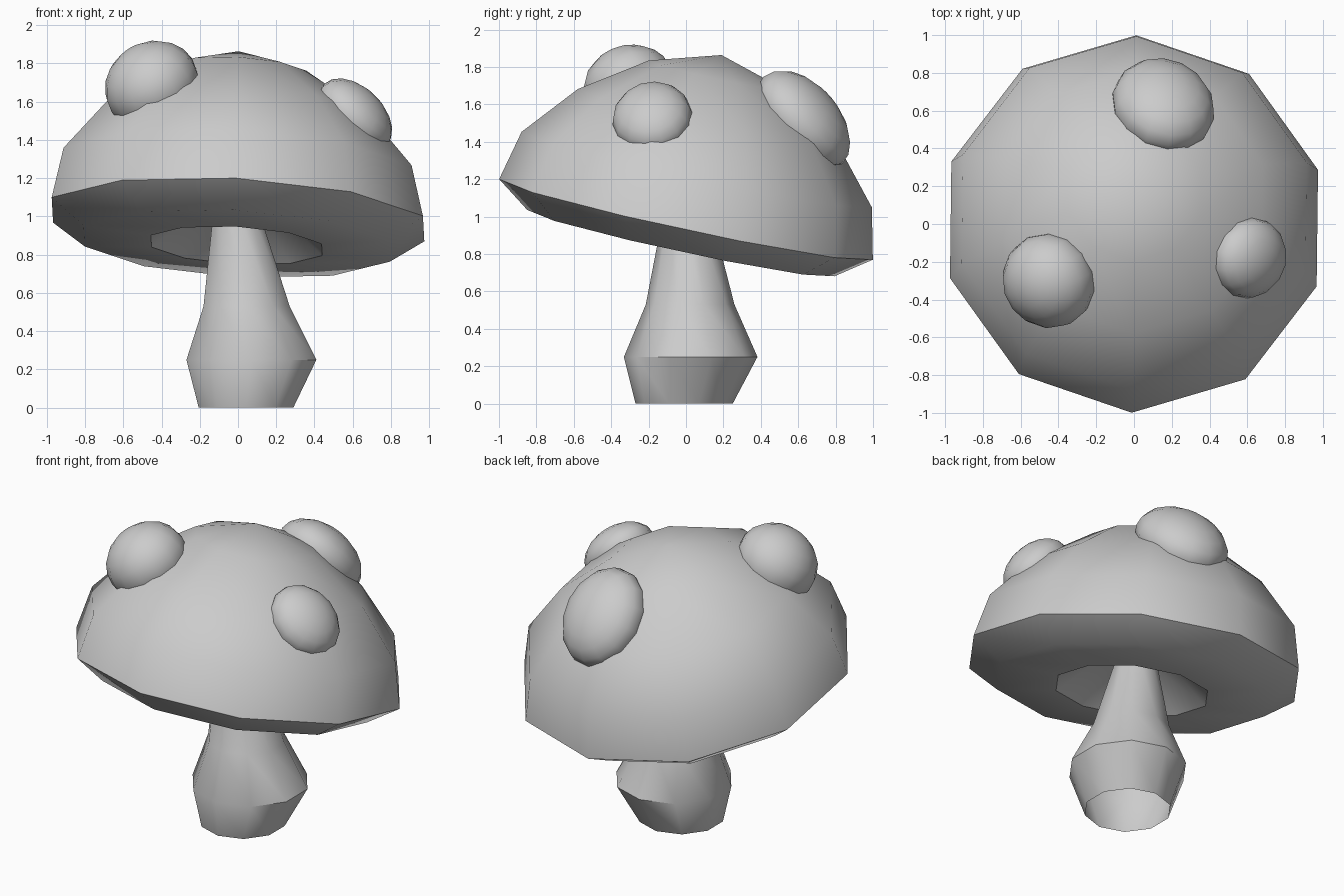
import bpy, bmesh, math
from mathutils import Vector, Matrix

if "Cube" in bpy.data.objects:
    bpy.data.objects.remove(bpy.data.objects["Cube"])

SIDES = 10
UP = Vector((0, 0, 1))


def finish(name, bm, angle=40):
    bmesh.ops.recalc_face_normals(bm, faces=bm.faces)
    mesh = bpy.data.meshes.new(name)
    bm.to_mesh(mesh)
    bm.free()
    obj = bpy.data.objects.new(name, mesh)
    bpy.context.collection.objects.link(obj)
    bpy.ops.object.select_all(action='DESELECT')
    obj.select_set(True)
    bpy.context.view_layer.objects.active = obj
    bpy.ops.object.shade_smooth_by_angle(angle=math.radians(angle))
    return obj


def loft(name, rings, matrix=Matrix()):
    """Join rings given as (x, y, z, radius); radius 0 makes a pole."""
    bm = bmesh.new()
    loops = []
    for x, y, z, r in rings:
        n = SIDES if r else 1
        loops.append([bm.verts.new(matrix @ Vector((
            x + r * math.sin(2 * math.pi * i / SIDES),
            y + r * math.cos(2 * math.pi * i / SIDES), z))) for i in range(n)])
    for a, b in zip(loops, loops[1:]):
        for i in range(SIDES):
            j = (i + 1) % SIDES
            if len(a) == 1:
                bm.faces.new((a[0], b[j], b[i]))
            elif len(b) == 1:
                bm.faces.new((a[i], a[j], b[0]))
            else:
                bm.faces.new((a[i], a[j], b[j], b[i]))
    return finish(name, bm)


def aligned(center, normal):
    rot = UP.rotation_difference(Vector(normal).normalized())
    return Matrix.Translation(center) @ rot.to_matrix().to_4x4()


# Stem: open tube with a bulge near the ground
loft("stem", [(0.042, -0.01, 0, 0.26), (0.07, 0.025, 0.25, 0.357),
              (0.045, 0.022, 0.53, 0.237), (-0.012, 0.005, 1.05, 0.12)])

# Cap: tilted dome, gill ring and a hollow around the stem
cap_profile = [(0, 0.10), (0.2, 0.08), (0.47, -0.14), (0.84, -0.13), (1.022, 0),
               (0.958, 0.272), (0.713, 0.558), (0.373, 0.788), (0, 0.898)]
loft("cap", [(-0.05 * max(h, 0), 0, h, r) for r, h in cap_profile],
     aligned((0, 0, 0.985), (0.055, 0.215, 1)) @ Matrix.Rotation(math.radians(-1), 4, 'Z'))

# Spots: flattened balls sunk into the cap (centre, outward direction, size)
spots = [((-0.45, -0.30, 1.685), (-0.5, -0.3, 0.81), (0.255, 0.255, 0.225)),
         ((0.155, 0.625, 1.515), (0.2, 0.75, 0.65), (0.275, 0.315, 0.19)),
         ((0.61, -0.18, 1.525), (0.7, -0.15, 0.7), (0.235, 0.215, 0.15))]
for k, (center, normal, size) in enumerate(spots, 1):
    bm = bmesh.new()
    bmesh.ops.create_uvsphere(bm, u_segments=14, v_segments=10, radius=1)
    bm.transform(aligned(center, normal) @ Matrix.Diagonal((*size, 1)))
    finish(f"cap_spot_{k}", bm, 60)
